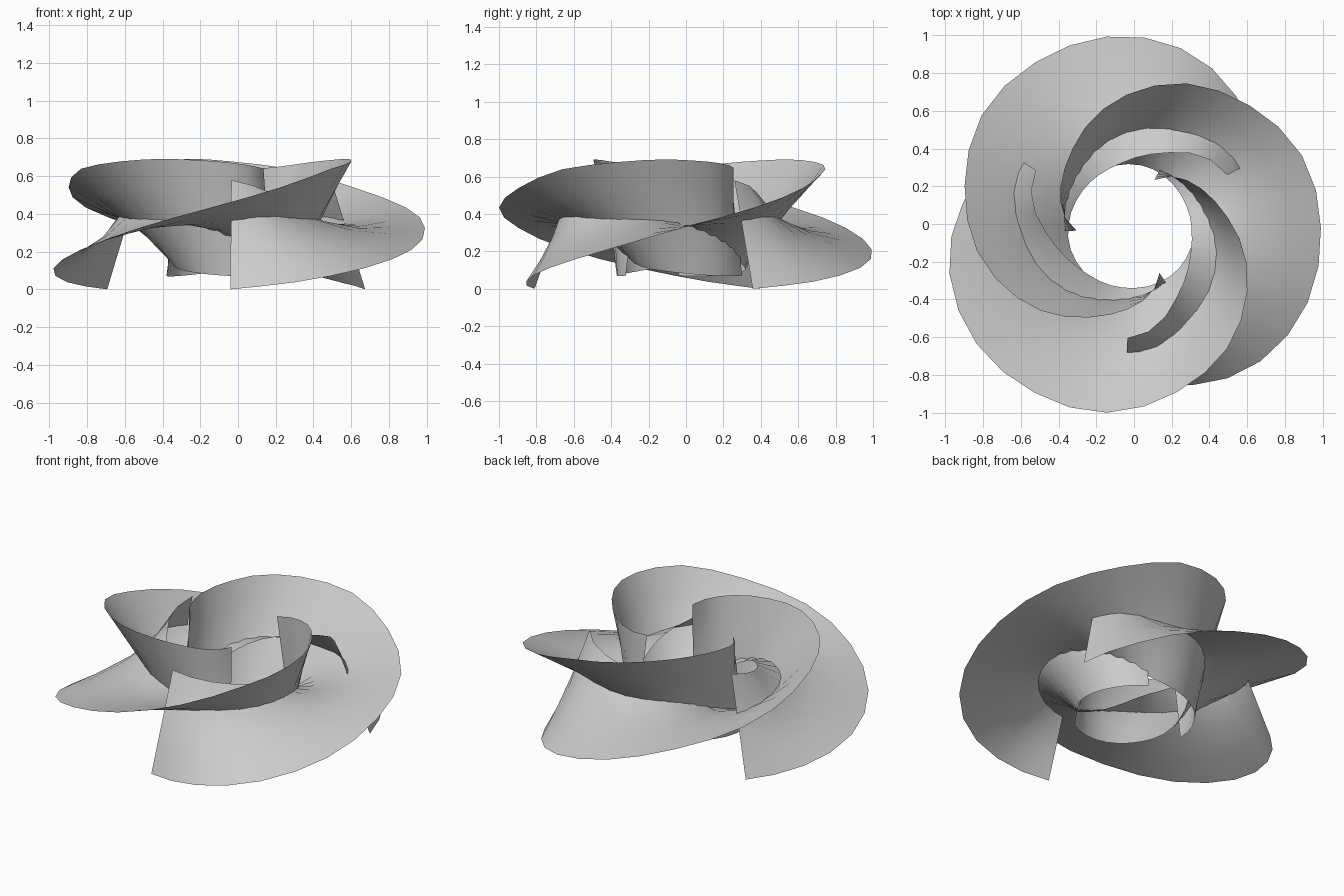
import bpy, math

if "Cube" in bpy.data.objects:
    bpy.data.objects.remove(bpy.data.objects["Cube"])

CENTRE = (-0.02, -0.02)
STEPS, ACROSS = 24, 4

# Each edge of the twisted blade: (angle in degrees, radius, height)
SWEEP_EDGE = [(-91.5, .79, 0), (-70, .89, .035), (-49, .98, .1), (-25, 1.02, .2),
              (1, 1.01, .33), (22, .99, .43), (50, .89, .56), (69, .82, .64),
              (104, .64, .69), (128, .51, .685), (149, .43, .67), (169, .36, .65),
              (183, .285, .64)]
HUB_EDGE = [(-91.5, .585, .58), (-76, .545, .54), (-60, .46, .49), (-44, .40, .455),
            (-18, .34, .40), (20, .32, .28), (50, .325, .19), (75, .335, .125),
            (110, .34, .09), (150, .35, .07), (183, .36, .07)]


def sample(table, a):
    """Smooth interpolation through an edge table."""
    n = len(table)
    i = max(k for k in range(n - 1) if table[k][0] <= a + 1e-6)

    def slope(k, c):
        p, q = table[max(k - 1, 0)], table[min(k + 1, n - 1)]
        return (q[c] - p[c]) / (q[0] - p[0])

    p, q = table[i], table[i + 1]
    h = q[0] - p[0]
    t = (a - p[0]) / h
    return [(2*t**3 - 3*t*t + 1) * p[c] + (t**3 - 2*t*t + t) * h * slope(i, c)
            + (3*t*t - 2*t**3) * q[c] + (t**3 - t*t) * h * slope(i + 1, c) for c in (1, 2)]


def blade(name, turn):
    """Ribbon of straight cross-sections between the two edges."""
    verts, faces = [], []
    for i in range(STEPS + 1):
        a = -91.5 + 274.5 * i / STEPS
        (r0, z0), (r1, z1) = sample(HUB_EDGE, a), sample(SWEEP_EDGE, a)
        w = math.radians(a + turn)
        for j in range(ACROSS + 1):
            f = j / ACROSS
            r = r0 + (r1 - r0) * f
            verts.append((CENTRE[0] + r * math.cos(w), CENTRE[1] + r * math.sin(w),
                          max(0, z0 + (z1 - z0) * f)))
    row = ACROSS + 1
    for i in range(STEPS):
        for j in range(ACROSS):
            k = i * row + j
            faces.append((k, k + 1, k + row + 1, k + row))
    me = bpy.data.meshes.new(name)
    me.from_pydata(verts, [], faces)
    me.shade_smooth()
    ob = bpy.data.objects.new(name, me)
    bpy.context.collection.objects.link(ob)


# Three interlocking blades around the hub
for n in range(3):
    blade("twisted_blade_%d" % (n + 1), 120 * n)
